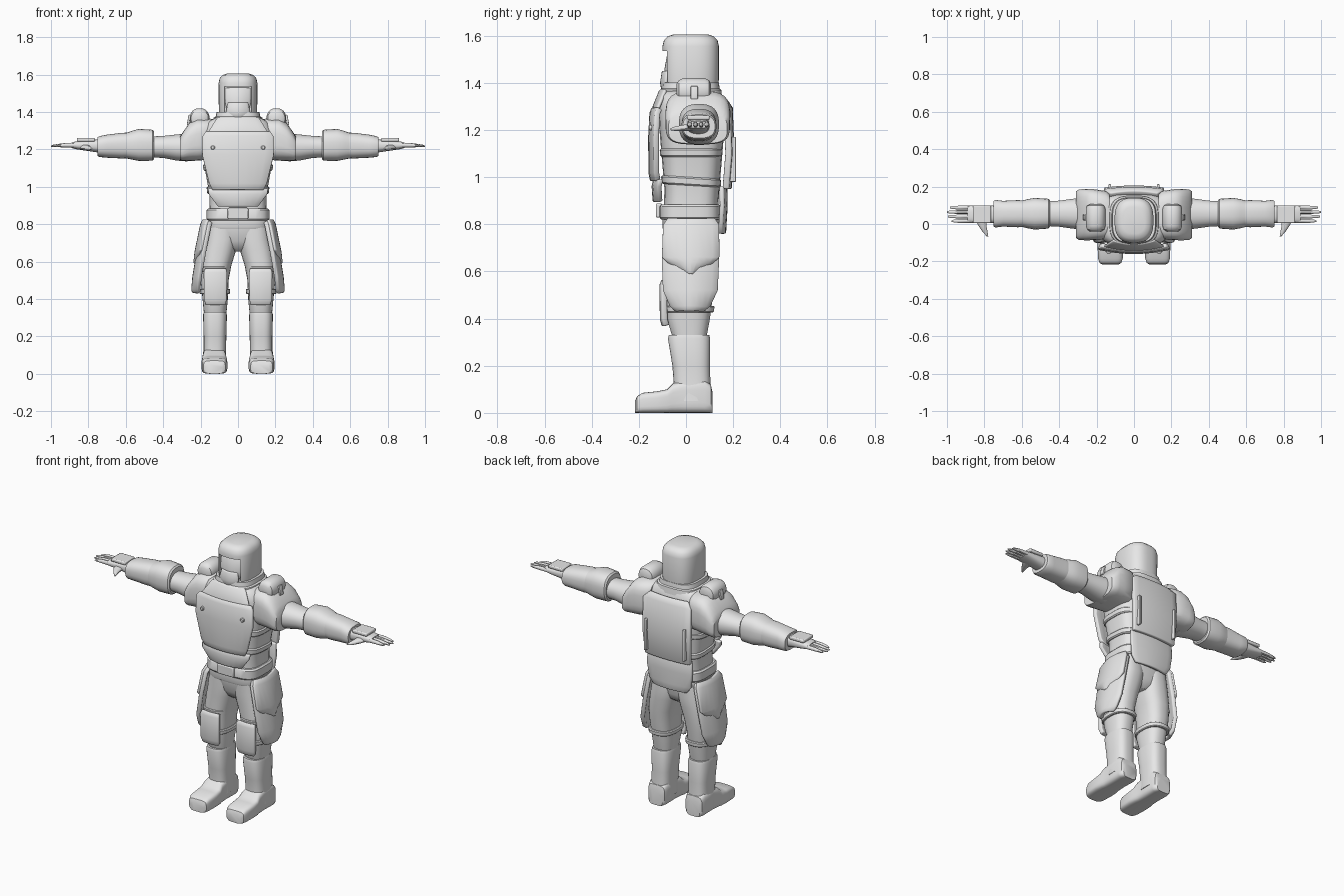
import bpy, bmesh, math

grey = bpy.data.materials.new("plain_grey")
grey.diffuse_color = (0.8, 0.8, 0.8, 1)


def finish(name, bm, mirror=False, bevel=0.0, thick=0.0):
    bmesh.ops.recalc_face_normals(bm, faces=bm.faces)
    me = bpy.data.meshes.new(name)
    bm.to_mesh(me)
    bm.free()
    me.materials.append(grey)
    ob = bpy.data.objects.new(name, me)
    bpy.context.collection.objects.link(ob)
    if thick:
        m = ob.modifiers.new("thickness", 'SOLIDIFY')
        m.thickness, m.offset = thick, 0
    if bevel:
        m = ob.modifiers.new("bevel", 'BEVEL')
        m.width, m.segments, m.limit_method = bevel, 2, 'ANGLE'
        m.angle_limit = math.radians(40)
    if mirror:
        ob.modifiers.new("mirror", 'MIRROR')
    return ob


def loft(name, axis, rings, power=2.0, mirror=False, n=28, tilt=0.0):
    """Rounded sections (t, c1, c2, r1, r2) skinned along an axis."""
    bm = bmesh.new()
    loops = []
    for t, c1, c2, r1, r2 in rings:
        loop = []
        for i in range(n):
            a = 2 * math.pi * (i + 0.5) / n
            c, s = math.cos(a), math.sin(a)
            p = c1 + r1 * math.copysign(abs(c) ** (2 / power), c)
            q = c2 + r2 * math.copysign(abs(s) ** (2 / power), s)
            co = {'x': (t, p, q), 'y': (p, t, q), 'z': (p, q, t + tilt * q)}[axis]
            loop.append(bm.verts.new(co))
        loops.append(loop)
    for a, b in zip(loops, loops[1:]):
        for i in range(n):
            j = (i + 1) % n
            bm.faces.new((a[i], a[j], b[j], b[i]))
    bm.faces.new(loops[0])
    bm.faces.new(loops[-1])
    return finish(name, bm, mirror)


def sheet(name, axis, rows, curve, thick, mirror=False, cols=8, bevel=0.006):
    """Bowed plate from rows (z, low, high, depth)."""
    bm = bmesh.new()
    grid = []
    for z, lo, hi, d in rows:
        row = []
        for k in range(cols + 1):
            s = 2 * k / cols - 1
            across, depth = (lo + hi) / 2 + s * (hi - lo) / 2, d + curve * s * s
            row.append(bm.verts.new((across, depth, z) if axis == 'y' else (depth, across, z)))
        grid.append(row)
    for a, b in zip(grid, grid[1:]):
        for k in range(cols):
            bm.faces.new((a[k], a[k + 1], b[k + 1], b[k]))
    return finish(name, bm, mirror, bevel, thick)


def box(name, lo, hi, mirror=False, bevel=0.006):
    bm = bmesh.new()
    bmesh.ops.create_cube(bm, size=1)
    for v in bm.verts:
        v.co = [(a + b) / 2 + c * (b - a) for a, b, c in zip(lo, hi, v.co)]
    return finish(name, bm, mirror, bevel)


# Helmet with a recessed visor and a mouth guard
helmet = loft("helmet", 'z', [
    (1.36, 0, .02, .098, .115), (1.42, 0, .02, .103, .12), (1.555, 0, .02, .104, .12),
    (1.58, 0, .02, .098, .114), (1.597, 0, .02, .083, .098), (1.605, 0, .02, .06, .072)], 2.7, n=40)
cutter = box("visor_cutter", (-.073, -.2, 1.40), (.073, -.06, 1.535), bevel=0)
cutter.hide_render = True
mod = helmet.modifiers.new("visor", 'BOOLEAN')
mod.operation, mod.object, mod.solver = 'DIFFERENCE', cutter, 'EXACT'
bpy.context.view_layer.objects.active = helmet
bpy.ops.object.modifier_apply(modifier="visor")
bpy.data.objects.remove(cutter)
sheet("visor_glass", 'y', [(1.53, -.07, .07, -.072), (1.46, -.07, .07, -.085), (1.41, -.06, .06, -.085)], .02, .012)
sheet("mouth_guard", 'y', [(1.45, -.05, .05, -.092), (1.40, -.062, .062, -.1), (1.37, -.05, .05, -.095)], .02, .02)

# Collar and torso
loft("collar", 'z', [(1.33, 0, .02, .14, .135), (1.37, 0, .02, .13, .13),
                     (1.375, 0, .02, .12, .123), (1.40, 0, .02, .115, .12)], 3.2)
loft("torso", 'z', [
    (.84, 0, .02, .155, .115), (.95, 0, .025, .152, .117), (1.08, 0, .025, .175, .128),
    (1.2, 0, .025, .19, .138), (1.3, 0, .022, .19, .14), (1.345, 0, .02, .165, .132),
    (1.365, 0, .02, .13, .12)], 3.5)
for name, z, rx, ry, tilt in (("rib_band", 1.085, .186, .132, 0), ("waist_band", .965, .166, .126, -.06)):
    loft(name, 'z', [(z, 0, .022, rx - .006, ry - .006), (z + .006, 0, .022, rx, ry),
                     (z + .03, 0, .022, rx + .002, ry + .002), (z + .036, 0, .022, rx - .004, ry - .004)],
         3.5, tilt=tilt)

# Front armour
sheet("upper_chest_plate", 'y', [(1.37, -.11, .11, -.105), (1.29, -.16, .16, -.138)], .02, .015)
sheet("chest_plate", 'y', [(1.292, -.172, .172, -.133), (1.27, -.188, .188, -.143), (1.17, -.19, .19, -.148),
                           (1.02, -.153, .153, -.147), (.985, -.135, .135, -.14)], .022, .025)
sheet("belly_plate", 'y', [(.99, -.16, .16, -.128), (.96, -.155, .155, -.135), (.895, -.105, .105, -.13)], .022, .022)
loft("chest_bolt", 'y', [(-.158, .135, 1.21, .008, .008), (-.155, .135, 1.21, .012, .012),
                         (-.13, .135, 1.21, .012, .012)], 2, True, 12)

# Back armour with rails
sheet("back_plate", 'y', [(1.32, -.125, .125, .165), (1.29, -.16, .16, .185), (1.1, -.16, .16, .192),
                          (.95, -.15, .15, .18)], -.012, .028)
sheet("lower_back_plate", 'y', [(.96, -.15, .15, .165), (.88, -.15, .15, .167), (.80, -.14, .14, .162),
                                (.76, -.11, .11, .16)], -.015, .02)
box("back_rail", (.122, .185, .98), (.136, .213, 1.17), True, .004)

# Belt and pelvis
loft("belt", 'z', [(.82, 0, .018, .162, .124), (.828, 0, .018, .168, .13), (.875, 0, .018, .168, .13),
                   (.884, 0, .018, .16, .124)], 3.8)
box("buckle", (-.055, -.128, .828), (.055, -.1, .888))
loft("lower_belt", 'z', [(.775, 0, .02, .163, .116), (.785, 0, .02, .168, .12), (.82, 0, .02, .165, .12)], 3.4)
loft("pelvis", 'z', [(.655, 0, .025, .03, .06), (.675, 0, .025, .08, .085), (.71, 0, .022, .14, .1),
                     (.78, 0, .02, .163, .113), (.84, 0, .02, .158, .115)], 2.8)

# Legs
loft("leg", 'z', [
    (.32, .122, .015, .06, .072), (.40, .122, .01, .068, .092), (.5, .125, .015, .075, .1),
    (.58, .118, .02, .083, .105), (.66, .1, .022, .09, .11), (.72, .088, .023, .09, .113),
    (.8, .085, .02, .083, .11)], 2.5, True)
sheet("thigh_plate", 'y', [(.56, .065, .175, -.092), (.54, .06, .182, -.1), (.40, .062, .18, -.098),
                           (.37, .068, .172, -.09)], .008, .026, True)
for z in (.44, .56):
    loft("leg_strap", 'z', [(z - .014, .124, .014, .076, .1), (z - .01, .124, .014, .081, .105),
                            (z + .01, .124, .014, .083, .107), (z + .014, .124, .014, .078, .102)], 2.5, True)

# Boots
loft("boot_shaft", 'z', [(.05, .125, .028, .064, .08), (.12, .124, .026, .06, .078), (.2, .123, .022, .061, .08),
                         (.315, .123, .013, .064, .09), (.33, .123, .013, .06, .086)], 2.9, True)
loft("boot_foot", 'y', [(y, .126, h / 2, r, h / 2) for y, h, r in (
    (-.216, .05, .045), (-.208, .07, .058), (-.185, .085, .066), (-.12, .092, .069), (-.08, .1, .068),
    (-.055, .125, .063), (0, .14, .06), (.08, .14, .063), (.105, .12, .055), (.112, .09, .045))], 4.5, True)

# Hip guards in two layers
sheet("hip_guard", 'x', [(.815, -.075, .12, .175), (.79, -.095, .137, .182), (.65, -.1, .138, .21),
                         (.52, -.095, .132, .232), (.455, -.065, .1, .238), (.435, -.04, .07, .234)], -.03, .024, True)
sheet("hip_guard_cover", 'x', [(.822, -.075, .12, .18), (.795, -.095, .138, .192), (.66, -.1, .14, .22),
                               (.64, -.075, .115, .223), (.59, .012, .028, .228)], -.025, .022, True)

# Shoulders
loft("shoulder_guard", 'x', [
    (.13, .045, 1.26, .115, .1), (.15, .047, 1.255, .13, .11), (.22, .05, 1.252, .137, .113),
    (.26, .05, 1.24, .138, .102), (.295, .05, 1.215, .135, .077), (.31, .05, 1.205, .125, .063)], 3.4, True)
loft("shoulder_pod", 'y', [(-.04, .205, 1.365, .03, .03), (-.03, .205, 1.365, .046, .046),
                           (-.01, .205, 1.365, .053, .055), (.08, .205, 1.365, .053, .055),
                           (.098, .205, 1.365, .046, .046), (.106, .205, 1.365, .03, .03)], 2.2, True)
sheet("pod_strap", 'x', [(1.385, .02, .05, .258), (1.33, .02, .05, .268)], 0, .012, True, 2, .003)

# Arms
loft("upper_arm", 'x', [(.27, .055, 1.21, .085, .075), (.33, .055, 1.21, .08, .07), (.4, .055, 1.213, .07, .059),
                        (.47, .055, 1.213, .066, .056)], 2.2, True)
loft("elbow_guard", 'x', [(.45, .055, 1.222, .072, .075), (.458, .055, 1.222, .08, .083),
                          (.53, .055, 1.224, .085, .086), (.57, .055, 1.222, .078, .076),
                          (.6, .055, 1.22, .07, .068)], 2.6, True)
loft("forearm_guard", 'x', [(.55, .055, 1.222, .068, .068), (.62, .055, 1.22, .073, .069),
                            (.7, .055, 1.217, .069, .062), (.74, .055, 1.215, .074, .056),
                            (.752, .055, 1.215, .068, .05)], 2.6, True)
loft("wrist", 'x', [(.73, .052, 1.218, .048, .038), (.78, .052, 1.22, .046, .032),
                    (.86, .052, 1.222, .047, .022), (.89, .052, 1.222, .045, .015)], 2.6, True)
box("wrist_plate", (.765, .005, 1.242), (.862, .1, 1.262), True)

# Fingers and thumb
for i, tip in enumerate((.975, .995, 1.0, .985)):
    y = .016 + i * .024
    loft("finger", 'x', [(.86, y, 1.222, .011, .013), (.93, y, 1.222, .0105, .011),
                         (tip - .015, y, 1.219, .009, .007), (tip, y, 1.217, .004, .003)], 2, True, 10)
loft("thumb", 'y', [(.03, .82, 1.212, .036, .016), (-.01, .81, 1.208, .022, .014),
                    (-.045, .795, 1.205, .013, .01), (-.066, .783, 1.203, .004, .004)], 2, True, 12)

# Smooth shading that keeps hard edges
bpy.ops.object.select_all(action='SELECT')
bpy.ops.object.shade_smooth_by_angle(angle=math.radians(35))
